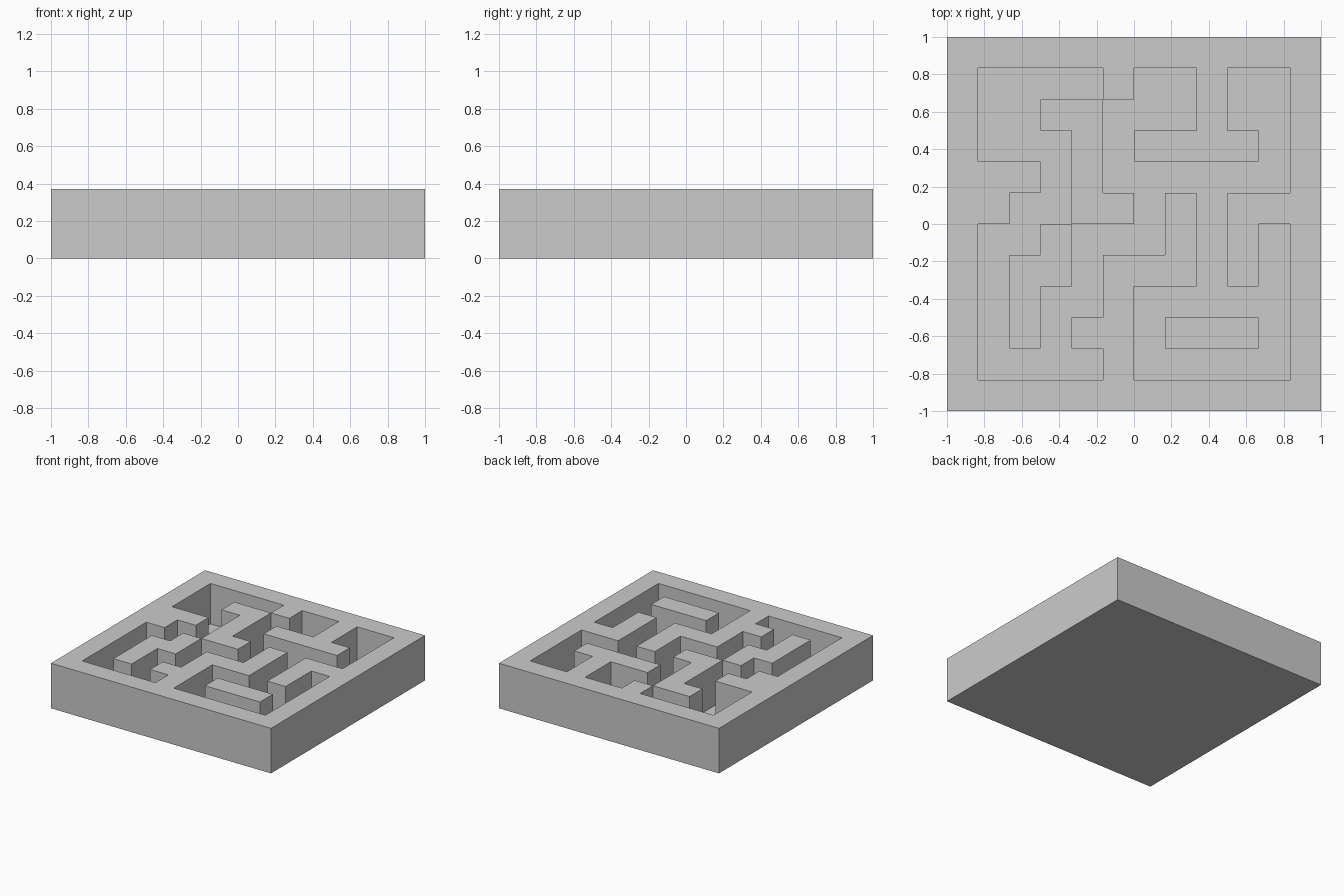
import bpy
import bmesh
from mathutils import Vector

if "Cube" in bpy.data.objects:
    bpy.data.objects.remove(bpy.data.objects["Cube"])

TOP, FLOOR, N = 0.37, 0.037, 12

# Maze plan, back row first: '#' is wall, '.' is sunken passage
PLAN = [
    "############",
    "#....#..#..#",
    "#..##...#..#",
    "#...#.####.#",
    "###.#......#",
    "##..##.#.###",
    "#..#...#.#.#",
    "#.##.###.#.#",
    "#.#..#.....#",
    "#.#.##.###.#",
    "#....#.....#",
    "############",
]


def is_wall(face):
    c = face.calc_center_median()
    return PLAN[int((1 - c.y) * N / 2)][int((c.x + 1) * N / 2)] == "#"


def extrude_up(bm, faces, height):
    res = bmesh.ops.extrude_face_region(bm, geom=faces)
    verts = [g for g in res["geom"] if isinstance(g, bmesh.types.BMVert)]
    bmesh.ops.translate(bm, verts=verts, vec=Vector((0, 0, height)))


bm = bmesh.new()

# Base plate
bmesh.ops.create_grid(bm, x_segments=N, y_segments=N, size=1)
extrude_up(bm, bm.faces[:], FLOOR)
bmesh.ops.recalc_face_normals(bm, faces=bm.faces[:])

# Walls raised from the base plate, including the outer rim
walls = [f for f in bm.faces
         if f.normal.z > 0.5 and f.calc_center_median().z > FLOOR / 2 and is_wall(f)]
extrude_up(bm, walls, TOP - FLOOR)
leftover = [f for f in walls if f.is_valid and f.calc_center_median().z < TOP / 2]
if leftover:
    bmesh.ops.delete(bm, geom=leftover, context="FACES_ONLY")

mesh = bpy.data.meshes.new("maze_block")
bm.to_mesh(mesh)
bm.free()
bpy.context.collection.objects.link(bpy.data.objects.new("maze_block", mesh))
